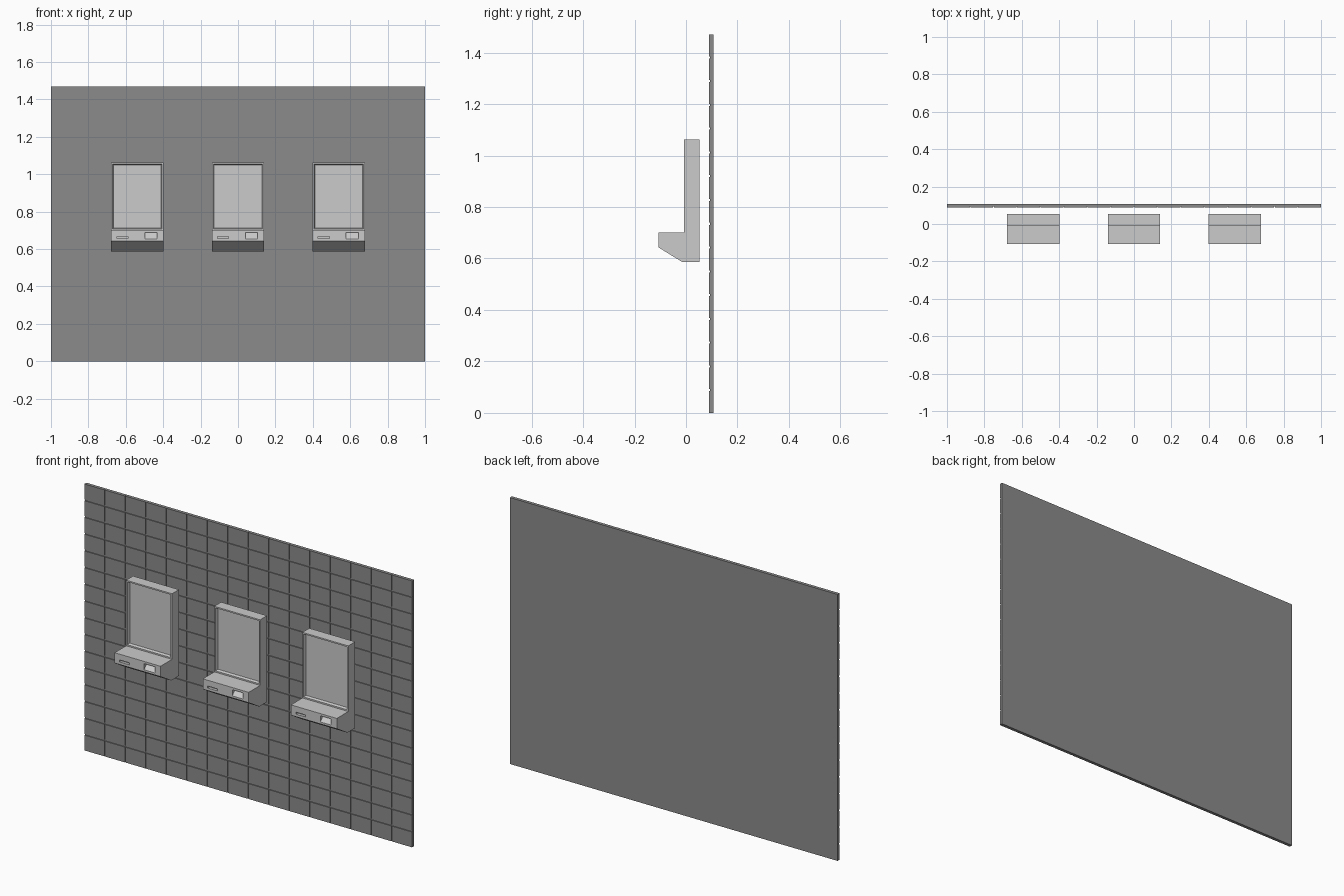
import bpy, bmesh
from mathutils import Vector

if "Cube" in bpy.data.objects:
    bpy.data.objects.remove(bpy.data.objects["Cube"])

W, H = 2.0, 1.47            # wall size
BACK, FRONT = 0.107, 0.089  # wall depth range
N = 16                      # tiles per row and per column
GX, GZ = 0.003, 0.008       # joint widths


def finish(name, bm):
    bmesh.ops.recalc_face_normals(bm, faces=bm.faces)
    me = bpy.data.meshes.new(name)
    bm.to_mesh(me)
    bm.free()
    ob = bpy.data.objects.new(name, me)
    bpy.context.collection.objects.link(ob)
    return ob


def prism(bm, profile, x0, x1):
    """Extrude a (y, z) outline from x0 to x1."""
    f = bm.faces.new([bm.verts.new((x0, y, z)) for y, z in profile])
    r = bmesh.ops.extrude_face_region(bm, geom=[f])
    vs = [v for v in r['geom'] if isinstance(v, bmesh.types.BMVert)]
    bmesh.ops.translate(bm, vec=(x1 - x0, 0, 0), verts=vs)
    bmesh.ops.recalc_face_normals(bm, faces=bm.faces)


def rect(y0, y1, z0, z1):
    return [(y0, z0), (y1, z0), (y1, z1), (y0, z1)]


dark = bpy.data.materials.new("dark_grey")
dark.diffuse_color = (0.26, 0.26, 0.26, 1)
dark.use_nodes = True
dark.node_tree.nodes["Principled BSDF"].inputs["Base Color"].default_value = dark.diffuse_color

# Wall backing
bm = bmesh.new()
prism(bm, rect(FRONT + 0.005, BACK, 0, H), -W / 2, W / 2)
wall = finish("wall_backing", bm)
wall.data.materials.append(dark)

# Wall tiles: one tile repeated across and up
px, pz = (W + GX) / N, (H + GZ) / N
bm = bmesh.new()
prism(bm, rect(FRONT, FRONT + 0.007, 0, pz - GZ), -W / 2, -W / 2 + px - GX)
tiles = finish("wall_tiles", bm)
tiles.data.materials.append(dark)
for name, step in (("across", (px, 0, 0)), ("up", (0, 0, pz))):
    m = tiles.modifiers.new(name, 'ARRAY')
    m.count = N
    m.use_relative_offset = False
    m.use_constant_offset = True
    m.constant_offset_displace = step

# Kiosk body: side profile extruded across its width
bm = bmesh.new()
prism(bm, [(0.053, 0.586), (0.053, 1.062), (-0.007, 1.062), (-0.007, 0.70),
           (-0.107, 0.70), (-0.107, 0.643), (-0.014, 0.586)], -0.14, 0.14)

# Recessed screen inset into the upper front face
screen = max((f for f in bm.faces if f.normal.y < -0.9),
             key=lambda f: f.calc_center_median().z)
bmesh.ops.inset_region(bm, faces=[screen], thickness=0.011)
bmesh.ops.inset_region(bm, faces=[screen], thickness=0.007)
bmesh.ops.translate(bm, vec=Vector((0, 0.014, 0)), verts=screen.verts)
kiosk = finish("kiosk_left", bm)

# Card slot and wedge-shaped receipt tray cut into the shelf front
cutters = []
for name, profile, x0, x1 in (
        ("slot_cutter", rect(-0.12, -0.092, 0.657, 0.668), -0.11, -0.05),
        ("tray_cutter", [(-0.12, 0.654), (-0.107, 0.654), (-0.075, 0.688),
                         (-0.12, 0.688)], 0.04, 0.105)):
    bm = bmesh.new()
    prism(bm, profile, x0, x1)
    c = finish(name, bm)
    c.hide_render = True
    cutters.append(c)
    m = kiosk.modifiers.new(name, 'BOOLEAN')
    m.operation = 'DIFFERENCE'
    m.solver = 'EXACT'
    m.object = c

# Bake the cuts, then place three kiosks sharing the mesh
dg = bpy.context.evaluated_depsgraph_get()
mesh = bpy.data.meshes.new_from_object(kiosk.evaluated_get(dg))
kiosk.modifiers.clear()
kiosk.data = mesh
for c in cutters:
    bpy.data.objects.remove(c)
kiosk.location.x = -0.538
for name, x in (("kiosk_middle", 0), ("kiosk_right", 0.538)):
    k = bpy.data.objects.new(name, mesh)
    k.location.x = x
    bpy.context.collection.objects.link(k)
